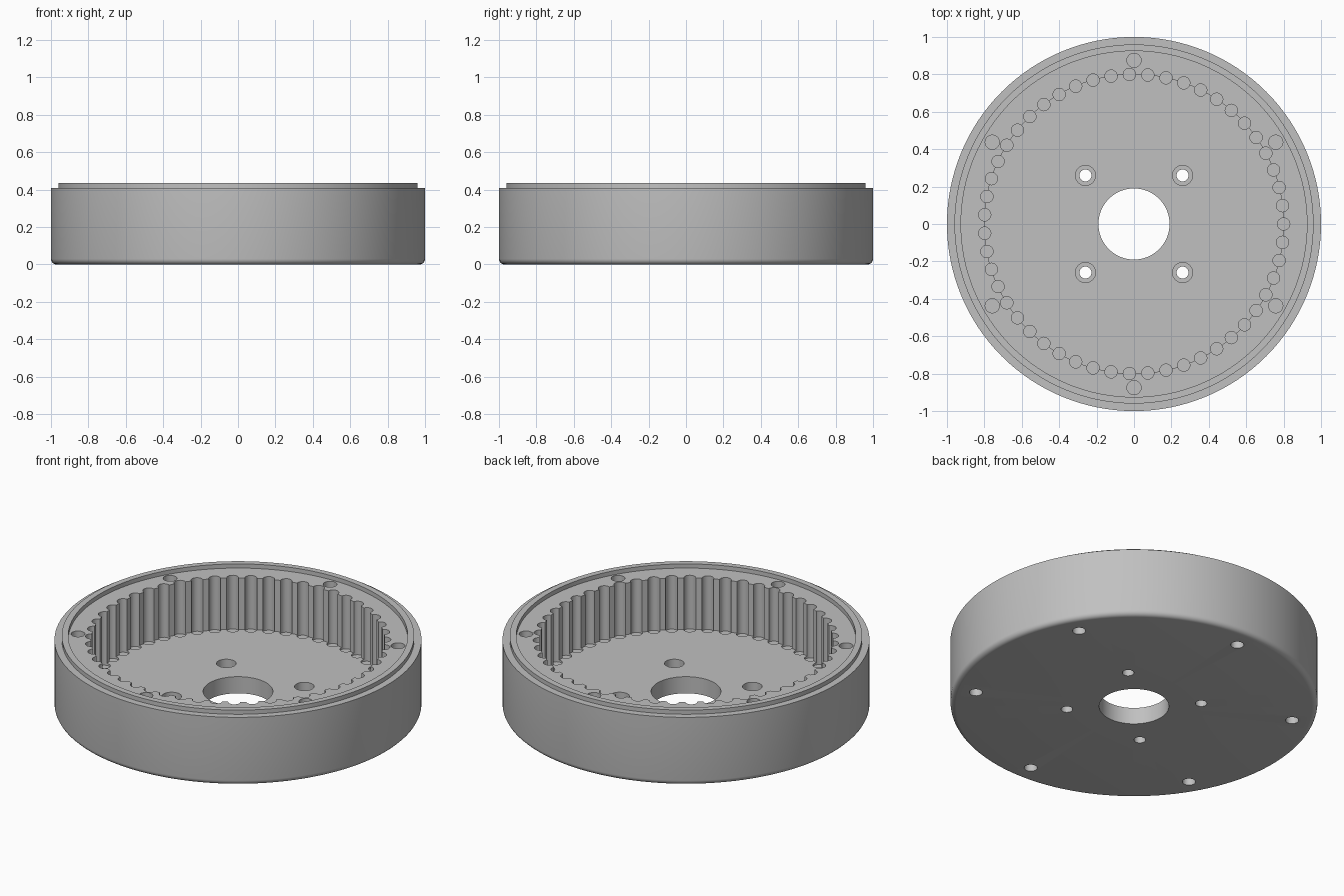
import bpy
import bmesh
from math import sin, cos, pi, radians
from mathutils import Matrix, Vector

cube = bpy.data.objects.get("Cube")
if cube:
    bpy.data.objects.remove(cube, do_unlink=True)

GREY = (0.53, 0.53, 0.53, 1)
metal = bpy.data.materials.new("machined grey")
metal.use_nodes = True
metal.diffuse_color = GREY
metal.node_tree.nodes["Principled BSDF"].inputs["Base Color"].default_value = GREY

RIM, FLOOR, FILLET = 0.41, 0.10, 0.03


def make_object(name, bm):
    bmesh.ops.recalc_face_normals(bm, faces=bm.faces[:])
    mesh = bpy.data.meshes.new(name)
    bm.to_mesh(mesh)
    bm.free()
    mesh.materials.append(metal)
    ob = bpy.data.objects.new(name, mesh)
    bpy.context.collection.objects.link(ob)
    return ob


def lathe(name, profile, steps):
    """Revolve a closed (radius, z) profile about the z axis."""
    bm = bmesh.new()
    rings = []
    for i in range(steps):
        a = 2 * pi * i / steps
        rings.append([bm.verts.new((r * cos(a), r * sin(a), z)) for r, z in profile])
    n = len(profile)
    for i in range(steps):
        a, b = rings[i], rings[(i + 1) % steps]
        for j in range(n):
            k = (j + 1) % n
            bm.faces.new((a[j], b[j], b[k], a[k]))
    return make_object(name, bm)


def circle_points(count, radius, start=0):
    return [Vector((radius * cos(start + 2 * pi * i / count),
                    radius * sin(start + 2 * pi * i / count), 0)) for i in range(count)]


def add_drills(bm, points, radius, low, high, sides=24):
    for p in points:
        place = Matrix.Translation((p.x, p.y, (low + high) / 2))
        bmesh.ops.create_cone(bm, cap_ends=True, segments=sides, radius1=radius,
                              radius2=radius, depth=high - low, matrix=place)


def cut(target, name, bm):
    cutter = make_object(name, bm)
    cutter.hide_render = True
    mod = target.modifiers.new(name, "BOOLEAN")
    mod.operation = "DIFFERENCE"
    mod.solver = "EXACT"
    mod.object = cutter
    bpy.ops.object.modifier_apply(modifier=mod.name)
    bpy.data.objects.remove(cutter, do_unlink=True)


# Cup-shaped housing: rounded bottom edge, raised lip, ledge, cavity and bore
corner = [(1 - FILLET + FILLET * sin(t * pi / 10), FILLET - FILLET * cos(t * pi / 10))
          for t in range(6)]
profile = [(0.19, 0)] + corner + [
    (1, RIM), (0.96, RIM), (0.96, 0.435), (0.925, 0.435), (0.925, RIM),
    (0.80, RIM), (0.80, FLOOR), (0.19, FLOOR)]
housing = lathe("ring_gear_housing", profile, 128)
bpy.context.view_layer.objects.active = housing
housing.select_set(True)

screws = circle_points(6, 0.875, radians(30))
mounts = circle_points(4, 0.367, radians(45))

# Pin grooves round the cavity wall, blind screw holes, counterbores
bm = bmesh.new()
add_drills(bm, circle_points(51, 0.80), 0.033, FLOOR - 0.012, 0.6)
add_drills(bm, screws, 0.038, 0.25, 0.6)
add_drills(bm, screws, 0.036, -0.1, 0.12)
add_drills(bm, mounts, 0.054, 0.045, 0.6)
cut(housing, "groove_cutter", bm)

# Through holes in the counterbores
bm = bmesh.new()
add_drills(bm, mounts, 0.032, -0.1, 0.6)
cut(housing, "mount_hole_cutter", bm)

bpy.ops.object.shade_smooth_by_angle(angle=radians(30))
